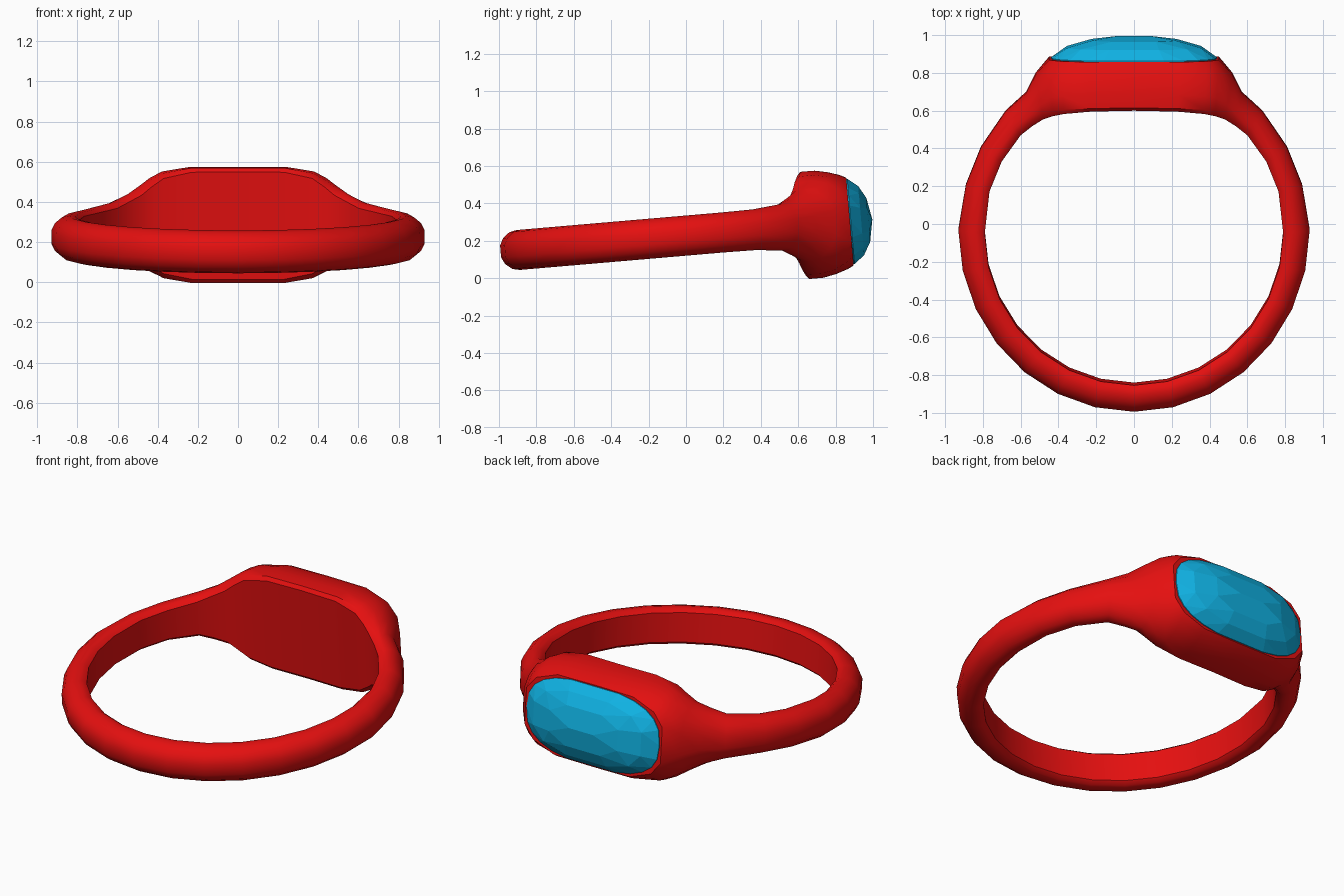
import bpy
import bmesh
from math import sin, cos, pi, radians, copysign
from mathutils import Matrix

default_cube = bpy.data.objects.get("Cube")
if default_cube:
    bpy.data.objects.remove(default_cube, do_unlink=True)

# The whole ring leans slightly, with its head raised
LEAN = Matrix.Translation((0, 0, 0.228)) @ Matrix.Rotation(radians(4.9), 4, "X")


def make_material(name, colour):
    material = bpy.data.materials.new(name)
    material.use_nodes = True
    material.diffuse_color = colour
    shader = material.node_tree.nodes["Principled BSDF"]
    shader.inputs["Base Color"].default_value = colour
    return material


def make_object(name, bm, material):
    bmesh.ops.recalc_face_normals(bm, faces=bm.faces)
    bm.transform(LEAN)
    mesh = bpy.data.meshes.new(name)
    bm.to_mesh(mesh)
    bm.free()
    mesh.materials.append(material)
    obj = bpy.data.objects.new(name, mesh)
    bpy.context.collection.objects.link(obj)
    return obj


def lerp(a, b, t):
    return a + (b - a) * t


def cross_section(inner, outer, half_height, rim):
    """Closed loop from the flat inner wall to the rounded outside or flat seat."""
    head = (rim - 0.3) / 0.5
    upper = [
        (0, lerp(0.8, 0.93, head)),
        (lerp(0.15, 0.07, head), lerp(0.96, 1, head)),
        (0.35, 1),
        (0.62, lerp(0.92, 0.95, head)),
        (0.87, lerp(0.65, 0.87, head)),
        (1, rim),
    ]
    lower = [(t, -h) for t, h in reversed(upper)]
    return [(lerp(inner[0], outer[0], t), lerp(inner[1], outer[1], t), h * half_height)
            for t, h in upper + lower]


def build_band(material):
    # Lower half of the hoop: a quarter ellipse on each side
    stations = []
    for i in range(8):
        a = i * pi / 14
        stations.append(((0.79 * sin(a), -0.04 - 0.81 * cos(a)),
                         (0.93 * sin(a), -0.03 - 0.965 * cos(a)), 0.107, 0.3))
    # Shoulders swelling into the head: inner point, outer point, half height, rim
    stations += [
        ((0.765, 0.18), (0.89, 0.21), 0.107, 0.3),
        ((0.70, 0.34), (0.81, 0.41), 0.109, 0.3),
        ((0.60, 0.48), (0.68, 0.60), 0.125, 0.3),
        ((0.54, 0.53), (0.57, 0.70), 0.16, 0.3),
        ((0.48, 0.57), (0.52, 0.80), 0.195, 0.32),
        ((0.43, 0.59), (0.45, 0.88), 0.235, 0.45),
        ((0.37, 0.605), (0.39, 0.88), 0.265, 0.68),
        ((0.23, 0.62), (0.25, 0.88), 0.287, 0.81),
        ((0, 0.625), (0, 0.88), 0.287, 0.82),
    ]

    def mirrored(station):
        inner, outer, half_height, rim = station
        return (-inner[0], inner[1]), (-outer[0], outer[1]), half_height, rim

    stations += [mirrored(s) for s in reversed(stations[1:-1])]
    bm = bmesh.new()
    loops = [[bm.verts.new(p) for p in cross_section(*s)] for s in stations]
    for a, b in zip(loops, loops[1:] + loops[:1]):
        for k in range(len(a)):
            n = (k + 1) % len(a)
            bm.faces.new((a[k], a[n], b[n], b[k]))
    band = make_object("ring_band", bm, material)
    bpy.ops.object.select_all(action="DESELECT")
    band.select_set(True)
    bpy.context.view_layer.objects.active = band
    bpy.ops.object.shade_smooth_by_angle(angle=radians(40))


def oblong(count, width, height, depth, turn=0):
    """Rounded oblong loop of points facing the back."""
    points = []
    for i in range(count):
        a = 2 * pi * (i + turn) / count
        x = copysign(abs(cos(a)) ** 0.75, cos(a))
        z = copysign(abs(sin(a)) ** 0.75, sin(a))
        points.append((x * width, depth, z * height))
    return points


def build_gem(material):
    # Staggered loops give the cut stone its uneven flat facets
    points = oblong(24, 0.44, 0.235, 0.86)
    points += oblong(24, 0.44, 0.235, 0.885)
    points += oblong(12, 0.365, 0.19, 0.94, 0.5)
    points += oblong(8, 0.24, 0.125, 0.978, 0.5)
    points += [(x, 1.0, 0) for x in (-0.08, 0.08)]
    bm = bmesh.new()
    for p in points:
        bm.verts.new(p)
    hull = bmesh.ops.convex_hull(bm, input=bm.verts)
    spare = {v for v in hull["geom_interior"] if isinstance(v, bmesh.types.BMVert)}
    bmesh.ops.delete(bm, geom=list(spare), context="VERTS")
    bmesh.ops.dissolve_limit(bm, angle_limit=radians(6), verts=bm.verts, edges=bm.edges)
    make_object("gemstone", bm, material)


build_band(make_material("red", (0.78, 0.005, 0.005, 1)))
build_gem(make_material("sky_blue", (0.005, 0.44, 0.76, 1)))
